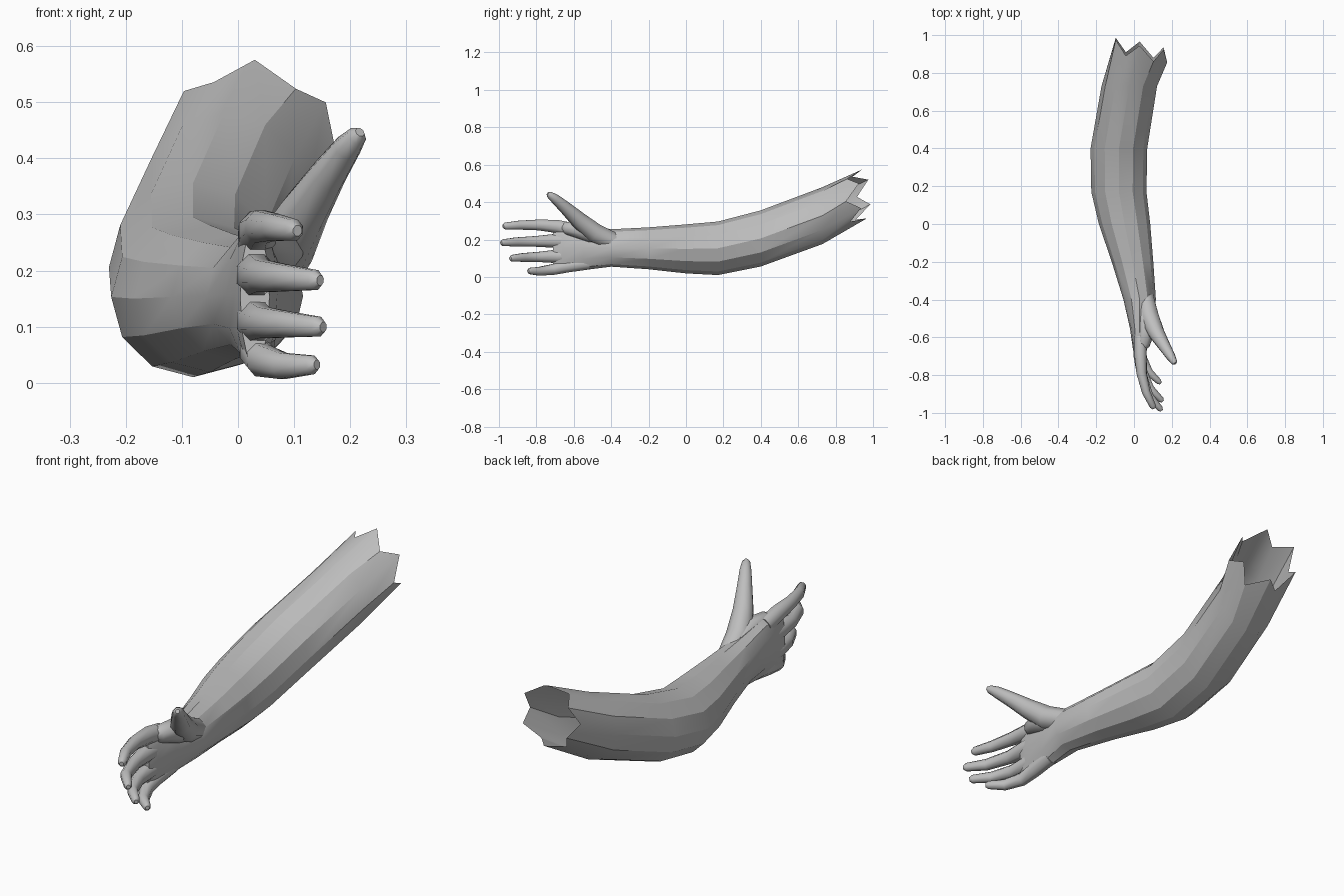
import bpy, bmesh, math
from mathutils import Vector

skin = bpy.data.materials.new("plain grey")
skin.diffuse_color = (0.52, 0.52, 0.52, 1)


def finish(name, rings, cap_start=False, cap_end=False, angle=28):
    """Skin a list of equal-length point rings into one object."""
    bm = bmesh.new()
    vr = [[bm.verts.new(p) for p in r] for r in rings]
    n = len(vr[0])
    for a, b in zip(vr, vr[1:]):
        for i in range(n):
            j = (i + 1) % n
            bm.faces.new((a[i], a[j], b[j], b[i]))
    if cap_start:
        bm.faces.new(vr[0])
    if cap_end:
        bm.faces.new(vr[-1])
    bmesh.ops.recalc_face_normals(bm, faces=bm.faces)
    me = bpy.data.meshes.new(name)
    bm.to_mesh(me)
    bm.free()
    me.materials.append(skin)
    ob = bpy.data.objects.new(name, me)
    bpy.context.collection.objects.link(ob)
    bpy.ops.object.select_all(action='DESELECT')
    ob.select_set(True)
    bpy.context.view_layer.objects.active = ob
    bpy.ops.object.shade_smooth_by_angle(angle=math.radians(angle))
    return ob


# Arm and palm: y, centre x, centre z, half width, half height
stations = [
    (-0.71, 0.030, 0.153, 0.026, 0.125),
    (-0.66, 0.032, 0.158, 0.038, 0.136),
    (-0.55, 0.030, 0.158, 0.052, 0.122),
    (-0.40, 0.030, 0.155, 0.086, 0.100),
    (-0.20, -0.008, 0.153, 0.110, 0.112),
    (0.00, -0.050, 0.150, 0.136, 0.131),
    (0.17, -0.080, 0.153, 0.146, 0.143),
    (0.40, -0.080, 0.206, 0.150, 0.150),
    (0.73, -0.025, 0.328, 0.147, 0.152),
    (0.92, 0.030, 0.430, 0.146, 0.136),
]
SIDES = 12
rings = []
for k, (y, cx, cz, rx, rz) in enumerate(stations):
    last = k == len(stations) - 1
    ring = []
    for i in range(SIDES):
        t = 2 * math.pi * i / SIDES
        dx, dz = rx * math.cos(t), rz * math.sin(t)
        dy = 0
        if last:  # torn, zigzag open end, slanted
            dy = -0.2 * dx - 0.08 * dz + (0.035 if i % 2 else -0.035)
        ring.append((cx + dx, y + dy, cz + dz + 0.4 * dy))
    rings.append(ring)
finish("arm_and_palm", rings, cap_start=True)


def digit(name, path, radii, sides=8, flat=1.0):
    """Tapered tube along a path with a blunt, bevelled tip."""
    pts = [Vector(p) for p in path]
    end = (pts[-1] - pts[-2]).normalized()
    pts.append(pts[-1] + end * radii[-1] * 0.7)
    radii = list(radii) + [radii[-1] * 0.5]
    out = []
    for k, p in enumerate(pts):
        d = (pts[min(k + 1, len(pts) - 1)] - pts[max(k - 1, 0)]).normalized()
        side = d.cross(Vector((0, 0, 1))).normalized()
        up = side.cross(d)
        out.append([p + side * math.cos(a) * radii[k] * flat + up * math.sin(a) * radii[k]
                    for a in [2 * math.pi * (i + 0.5) / sides for i in range(sides)]])
    finish(name, out, True, True, 50)


# Four curled fingers
digit("index_finger", [(0.034, -0.60, 0.250), (0.034, -0.69, 0.270), (0.040, -0.79, 0.278),
                       (0.064, -0.89, 0.277), (0.100, -0.965, 0.272)],
      [0.040, 0.038, 0.031, 0.026, 0.020], flat=0.92)
digit("middle_finger", [(0.030, -0.60, 0.190), (0.032, -0.70, 0.193), (0.042, -0.80, 0.190),
                        (0.080, -0.91, 0.187), (0.138, -0.978, 0.183)],
      [0.040, 0.040, 0.031, 0.026, 0.019], flat=0.92)
digit("ring_finger", [(0.030, -0.58, 0.115), (0.032, -0.69, 0.110), (0.045, -0.78, 0.107),
                      (0.085, -0.87, 0.104), (0.143, -0.930, 0.100)],
      [0.040, 0.039, 0.030, 0.025, 0.019], flat=0.92)
digit("little_finger", [(0.034, -0.52, 0.075), (0.034, -0.63, 0.058), (0.042, -0.71, 0.040),
                        (0.080, -0.785, 0.030), (0.132, -0.835, 0.032)],
      [0.038, 0.036, 0.031, 0.025, 0.018], flat=0.92)

# Thumb, raised and spread, with the web joining it to the palm
digit("thumb", [(0.055, -0.38, 0.185), (0.080, -0.49, 0.235), (0.118, -0.575, 0.305),
                (0.160, -0.645, 0.370), (0.194, -0.700, 0.418), (0.212, -0.730, 0.440)],
      [0.050, 0.055, 0.045, 0.034, 0.026, 0.018])
digit("thumb_web", [(0.060, -0.46, 0.215), (0.068, -0.55, 0.248), (0.050, -0.64, 0.262)],
      [0.050, 0.052, 0.036])
